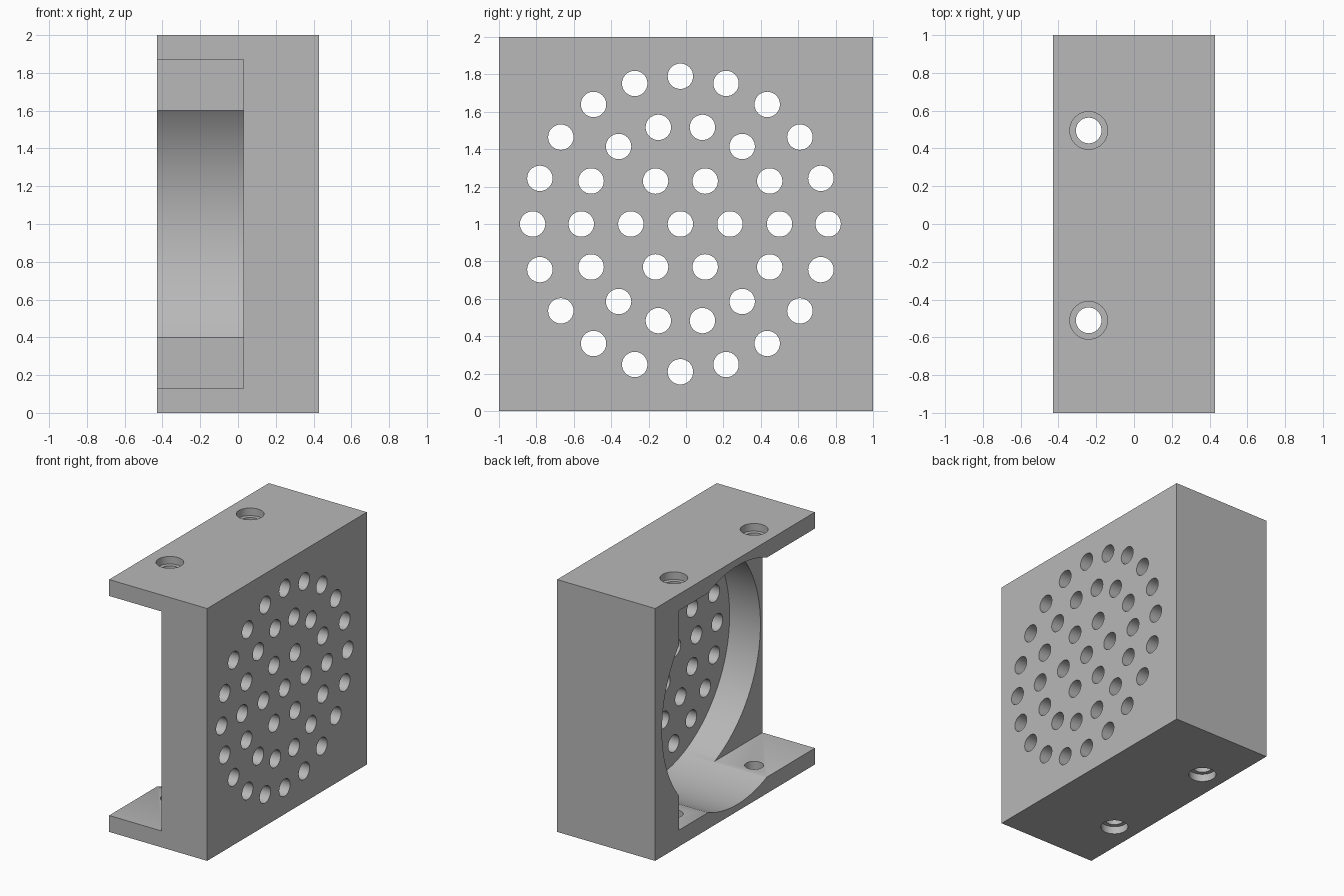
import bpy, bmesh, math
from mathutils import Matrix, Vector

cube = bpy.data.objects.get("Cube")
if cube:
    bpy.data.objects.remove(cube, do_unlink=True)

grey = bpy.data.materials.new("mid grey")
grey.use_nodes = True
colour = (0.48, 0.48, 0.48, 1)
grey.diffuse_color = colour
grey.node_tree.nodes["Principled BSDF"].inputs["Base Color"].default_value = colour


def add_box(bm, low, high):
    low, high = Vector(low), Vector(high)
    size = Matrix.Diagonal((*(high - low), 1))
    bmesh.ops.create_cube(bm, size=1, matrix=Matrix.Translation((low + high) / 2) @ size)


def add_cylinder(bm, centre, radius, length, axis, sides):
    turn = Matrix.Rotation(math.pi / 2, 4, 'Y') if axis == 'X' else Matrix.Identity(4)
    bmesh.ops.create_cone(bm, cap_ends=True, segments=sides, radius1=radius, radius2=radius,
                          depth=length, matrix=Matrix.Translation(centre) @ turn)


def make_object(name, bm):
    mesh = bpy.data.meshes.new(name)
    bm.to_mesh(mesh)
    bm.free()
    mesh.materials.append(grey)
    obj = bpy.data.objects.new(name, mesh)
    bpy.context.collection.objects.link(obj)
    return obj


def cut(target, name, bm):
    cutter = make_object(name, bm)
    cutter.hide_render = True
    mod = target.modifiers.new(name, 'BOOLEAN')
    mod.operation = 'DIFFERENCE'
    mod.solver = 'EXACT'
    mod.object = cutter
    bpy.context.view_layer.objects.active = target
    bpy.ops.object.modifier_apply(modifier=name)
    bpy.data.objects.remove(cutter, do_unlink=True)


HALF_X, WALL = 0.43, 0.13
BORE_Y, BORE_R = -0.03, 0.945

# Solid block
bm = bmesh.new()
add_box(bm, (-HALF_X, -1, 0), (HALF_X, 1, 2))
housing = make_object("fan_housing", bm)

# Rectangular pocket, open to the front and one side
bm = bmesh.new()
add_box(bm, (-1, -1.5, WALL), (0.03, 0.7, 2 - WALL))
cut(housing, "pocket_cutter", bm)

# Large round bore, stopping at the grille plate
bm = bmesh.new()
floor_x = HALF_X - WALL
add_cylinder(bm, (floor_x - 0.5, BORE_Y, 1), BORE_R, 1, 'X', 128)
cut(housing, "bore_cutter", bm)

# Rings of grille holes
bm = bmesh.new()
for count, ring, start in ((1, 0, 0), (6, 0.265, 0), (14, 0.53, 0), (20, 0.79, 0)):
    for i in range(count):
        a = start + math.tau * i / count
        centre = (HALF_X, BORE_Y + ring * math.cos(a), 1 + ring * math.sin(a))
        add_cylinder(bm, centre, 0.068, 0.4, 'X', 32)
cut(housing, "grille_cutter", bm)

# Screw holes through both flanges, then their counterbores
for name, radius, depth in (("screw_cutter", 0.068, 0.2), ("counterbore_cutter", 0.1, 0.06)):
    bm = bmesh.new()
    for y in (-0.51, 0.495):
        for z in (0, 2):
            add_cylinder(bm, (-0.24, y, z), radius, 2 * depth, 'Z', 40)
    cut(housing, name, bm)

# Smooth round walls with crisp edges
bpy.ops.object.select_all(action='DESELECT')
housing.select_set(True)
bpy.context.view_layer.objects.active = housing
bpy.ops.object.shade_smooth_by_angle(angle=math.radians(30))
